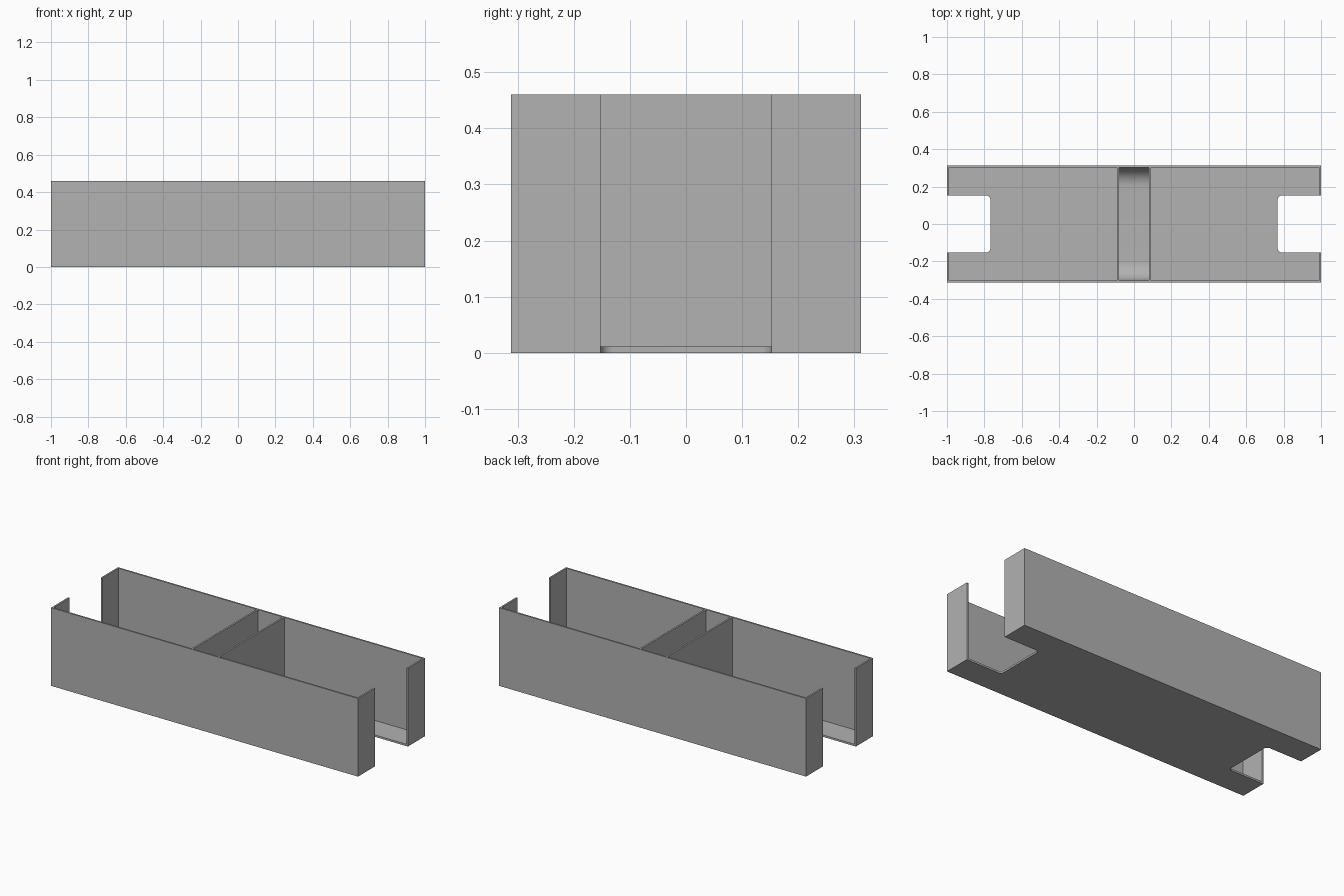
import bpy, bmesh, math
from mathutils import Vector

cube = bpy.data.objects.get("Cube")
if cube:
    bpy.data.objects.remove(cube, do_unlink=True)

LENGTH, DEPTH, HEIGHT = 1.0, 0.312, 0.46   # half length, half depth, height
WALL, FLOOR = 0.01, 0.011
NOTCH_X, NOTCH_Y, NOTCH_R = 0.768, 0.152, 0.022
DIVIDER, SCOOP_R = 0.09, 0.1

grey = bpy.data.materials.new("plain grey")
grey.use_nodes = True
colour = (0.445, 0.445, 0.445, 1)
grey.diffuse_color = colour
grey.node_tree.nodes["Principled BSDF"].inputs["Base Color"].default_value = colour


def arc(cx, cy, r, start, end, steps=10):
    angles = [math.radians(start + (end - start) * i / steps) for i in range(steps + 1)]
    return [(cx + r * math.cos(a), cy + r * math.sin(a)) for a in angles]


def prism(name, points, extrusion):
    """Extrude a closed outline of 3D points along a vector."""
    bm = bmesh.new()
    face = bm.faces.new([bm.verts.new(p) for p in points])
    grown = bmesh.ops.extrude_face_region(bm, geom=[face])["geom"]
    bmesh.ops.translate(bm, vec=Vector(extrusion),
                        verts=[g for g in grown if isinstance(g, bmesh.types.BMVert)])
    bmesh.ops.recalc_face_normals(bm, faces=bm.faces)
    mesh = bpy.data.meshes.new(name)
    bm.to_mesh(mesh)
    bm.free()
    mesh.materials.append(grey)
    obj = bpy.data.objects.new(name, mesh)
    bpy.context.collection.objects.link(obj)
    return obj


# Solid block with a rounded notch in each end
right_end = [(LENGTH, -DEPTH), (LENGTH, -NOTCH_Y)]
right_end += arc(NOTCH_X + NOTCH_R, -NOTCH_Y + NOTCH_R, NOTCH_R, 270, 180)
right_end += arc(NOTCH_X + NOTCH_R, NOTCH_Y - NOTCH_R, NOTCH_R, 180, 90)
right_end += [(LENGTH, NOTCH_Y), (LENGTH, DEPTH)]
outline = right_end + [(-x, -y) for x, y in right_end]
tray = prism("divided_tray", [(x, y, 0) for x, y in outline], (0, 0, HEIGHT))

# Two side pockets
inner = DEPTH - WALL
top = HEIGHT + 0.1
cutters = []
for side, label in ((1, "left"), (-1, "right")):
    corners = [(DIVIDER, -inner), (LENGTH - WALL, -inner),
               (LENGTH - WALL, inner), (DIVIDER, inner)]
    cutters.append(prism(label + "_pocket", [(side * x, y, FLOOR) for x, y in corners],
                         (0, 0, top)))

# Middle pocket with scooped front and back
scoop = [(-inner, top)] + arc(-inner + SCOOP_R, FLOOR + SCOOP_R, SCOOP_R, 180, 270, 16)
scoop += arc(inner - SCOOP_R, FLOOR + SCOOP_R, SCOOP_R, 270, 360, 16) + [(inner, top)]
half = DIVIDER - WALL
cutters.append(prism("middle_pocket", [(-half, y, z) for y, z in scoop], (2 * half, 0, 0)))

# Carve the pockets
bpy.ops.object.select_all(action="DESELECT")
bpy.context.view_layer.objects.active = tray
tray.select_set(True)
for cutter in cutters:
    cutter.hide_render = True
    mod = tray.modifiers.new(cutter.name, "BOOLEAN")
    mod.operation = "DIFFERENCE"
    mod.solver = "EXACT"
    mod.object = cutter
    bpy.ops.object.modifier_apply(modifier=mod.name)
    bpy.data.objects.remove(cutter, do_unlink=True)
bpy.ops.object.shade_smooth_by_angle(angle=math.radians(30))
